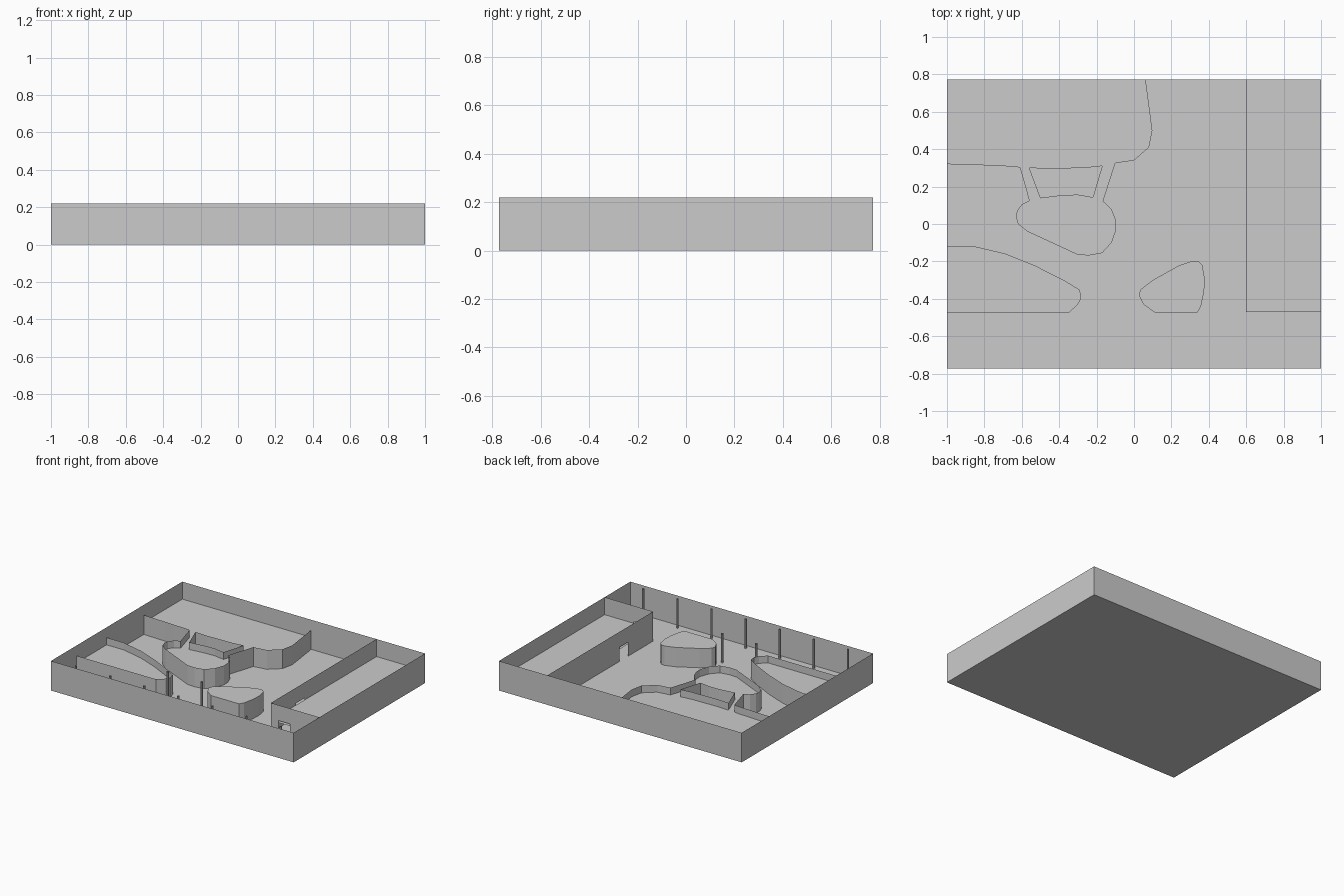
import bpy, bmesh

if "Cube" in bpy.data.objects:
    bpy.data.objects.remove(bpy.data.objects["Cube"])

H = 0.22        # full wall height
P = 0.144       # parapet height
F = 0.09        # raised floor height
DOOR = 0.105


def make(name, polys):
    """Object from a list of polygons (each a list of xyz points)."""
    bm = bmesh.new()
    for poly in polys:
        bm.faces.new([bm.verts.new(p) for p in poly])
    bmesh.ops.remove_doubles(bm, verts=bm.verts, dist=0.0005)
    me = bpy.data.meshes.new(name)
    bm.to_mesh(me)
    bm.free()
    ob = bpy.data.objects.new(name, me)
    bpy.context.collection.objects.link(ob)
    return ob


def strip(path, z0, z1, closed=False):
    """Thin upright wall faces along a plan path."""
    ends = path[1:] + ([path[0]] if closed else [])
    return [[(*a, z0), (*b, z0), (*b, z1), (*a, z1)] for a, b in zip(path, ends)]


def flat(path, z):
    return [[(x, y, z) for x, y in path]]


def door_wall(a, b, t0, t1):
    """Full height wall from a to b with a doorway between fractions t0 and t1."""
    p = [(a[0] + (b[0] - a[0]) * t, a[1] + (b[1] - a[1]) * t) for t in (t0, t1)]
    return strip([a, p[0]], 0, H) + strip(p, DOOR, H) + strip([p[1], b], 0, H)


# outer shell and ground floor
shell = [(-1, -.773), (1, -.773), (1, .773), (-1, .773)]
make("outer_walls", strip(shell, 0, H, True))
make("ground_floor", flat(shell, 0))

# side room with two doorways and raised floor
make("side_room_long_wall", door_wall((.6, .773), (.6, -.47), .68, .76))
make("side_room_end_wall", door_wall((.6, -.47), (1, -.47), .16, .39))
make("side_room_floor", flat([(.6, -.47), (1, -.47), (1, .773), (.6, .773)], F))

# large raised platform with rounded bay
platform = [(-1, .773), (-1, .32), (-.82, .315), (-.74, .31), (-.65, .308), (-.61, .302),
            (-.56, .125), (-.6, .105), (-.625, .07), (-.632, .04), (-.62, 0), (-.57, -.04),
            (-.3, -.165), (-.24, -.168), (-.17, -.155), (-.12, -.1), (-.095, -.03),
            (-.097, .02), (-.12, .08), (-.165, .122), (-.1, .325), (0, .34),
            (.08, .41), (.098, .5), (.062, .773)]
make("platform_parapet", strip(platform[1:], 0, P))

# planter well sunk through the platform
planter = [(-.56, .3), (-.46, .295), (-.26, .3), (-.17, .31),
           (-.22, .143), (-.3, .157), (-.38, .155), (-.5, .14)]
make("planter_wall", strip(planter, 0, P, True))
make("platform_floor", flat(platform[:6] + planter[:4] + platform[20:], F)
     + flat(platform[5:21] + planter[3:] + planter[:1], F))

# front left room
left = [(-1, -.118), (-.86, -.118), (-.69, -.158), (-.53, -.222), (-.37, -.303), (-.29, -.352),
        (-.282, -.395), (-.3, -.43), (-.345, -.472), (-1, -.472)]
make("left_room_parapet", strip(left, 0, P))
make("left_room_floor", flat(left, F))

# solid island
island = [(.11, -.472), (.34, -.472), (.358, -.44), (.375, -.36), (.378, -.29), (.365, -.22),
          (.345, -.2), (.315, -.197), (.24, -.222), (.1, -.3), (.035, -.35), (.025, -.38),
          (.05, -.43)]
make("island", strip(island, 0, P, True) + flat(island, P))

# slim open posts behind the front wall
spots = [(-.82 + .281 * i, -.735) for i in range(7)] + [(-.26, -.455), (.02, -.455)]
for i, (x, y) in enumerate(spots):
    bpy.ops.mesh.primitive_cylinder_add(vertices=8, radius=.008, depth=H - .003,
                                        end_fill_type='NOTHING', location=(x, y, H / 2))
    bpy.context.object.name = f"post_{i + 1}"
